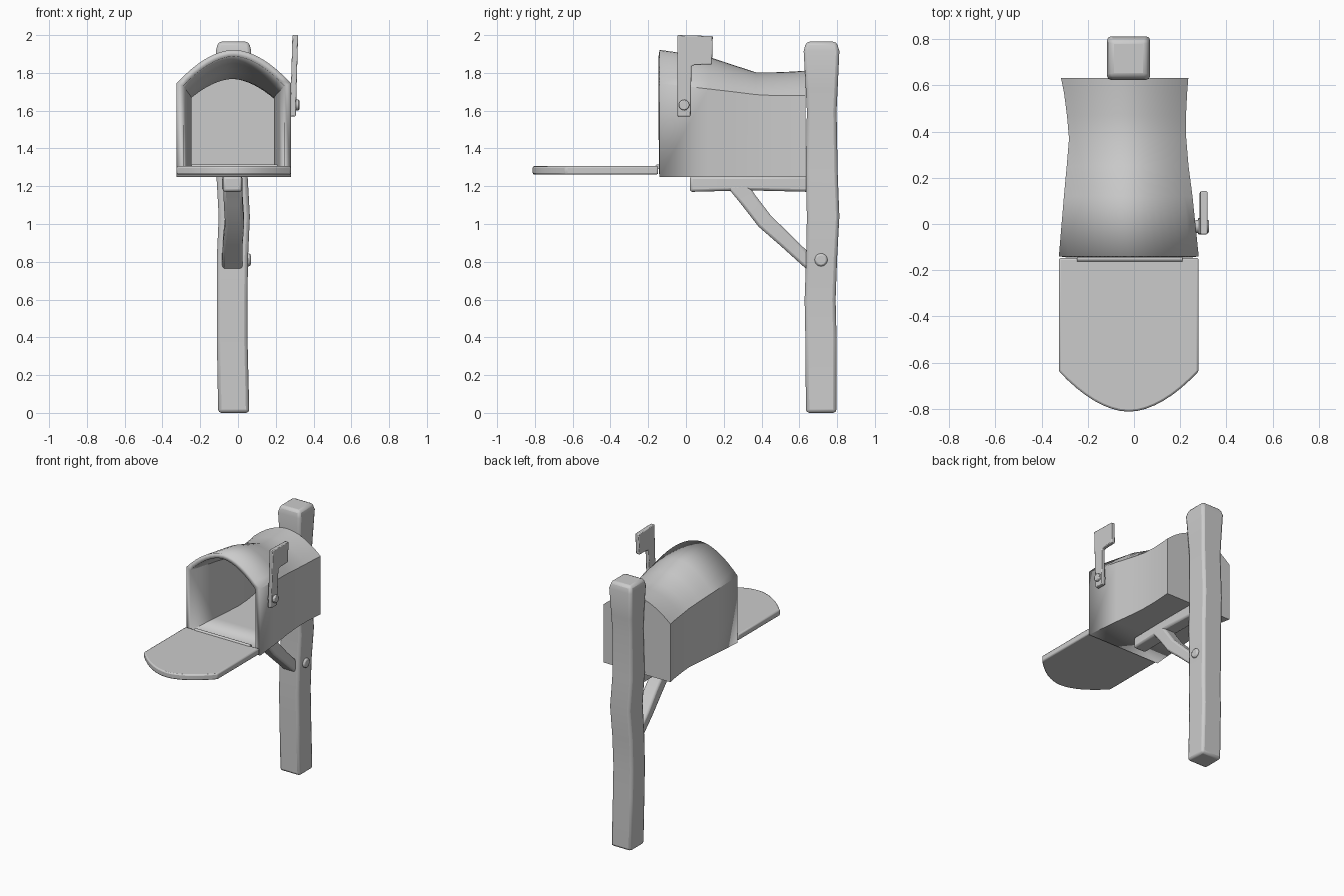
import bpy, bmesh, math
from mathutils import Matrix

if "Cube" in bpy.data.objects:
    bpy.data.objects.remove(bpy.data.objects["Cube"])


def finish(name, bm, bevel=0.0, segments=2, angle=35):
    bmesh.ops.recalc_face_normals(bm, faces=bm.faces)
    me = bpy.data.meshes.new(name)
    bm.to_mesh(me)
    bm.free()
    ob = bpy.data.objects.new(name, me)
    bpy.context.collection.objects.link(ob)
    bpy.ops.object.select_all(action='DESELECT')
    ob.select_set(True)
    bpy.context.view_layer.objects.active = ob
    if bevel:
        m = ob.modifiers.new("bevel", 'BEVEL')
        m.width, m.segments = bevel, segments
        m.limit_method, m.angle_limit = 'ANGLE', math.radians(30)
    bpy.ops.object.shade_smooth_by_angle(angle=math.radians(angle))
    return ob


def loft(rings, cap_start=True, cap_end=True):
    bm = bmesh.new()
    loops = [[bm.verts.new(p) for p in r] for r in rings]
    n = len(loops[0])
    for a, b in zip(loops, loops[1:]):
        for i in range(n):
            j = (i + 1) % n
            bm.faces.new((a[i], a[j], b[j], b[i]))
    if cap_start:
        bm.faces.new(loops[0])
    if cap_end:
        bm.faces.new(loops[-1])
    return bm


def timber(name, stations, bevel):
    # each station: x0, x1, then two (y, z) edges of the cross-section
    rings = [[(x0, *a), (x1, *a), (x1, *b), (x0, *b)] for x0, x1, a, b in stations]
    return finish(name, loft(rings), bevel, 2, 50)


def arch(x0, x1, base, shoulder, apex, n=16):
    # flat-bottomed outline with a domed top
    cx, hw = (x0 + x1) / 2, (x1 - x0) / 2
    pts = [(x0, base), (x1, base)]
    for i in range(n + 1):
        t = 1 - 2 * i / n
        pts.append((cx + hw * t, apex - (apex - shoulder) * abs(t) ** 1.85))
    return pts


def rod(name, centre, radius, length, bevel=0.0, sides=20):
    # cylinder along x
    bm = bmesh.new()
    bmesh.ops.create_cone(bm, cap_ends=True, segments=sides, radius1=radius,
                          radius2=radius, depth=length,
                          matrix=Matrix.Translation(centre) @ Matrix.Rotation(math.pi / 2, 4, 'Y'))
    return finish(name, bm, bevel)


# Wobbly post with chamfered top
post = [(0, -.105, .06, .635, .797), (.4, -.112, .05, .632, .797),
        (.6, -.112, .05, .628, .792), (.82, -.112, .053, .636, .80),
        (1.04, -.102, .063, .64, .812), (1.27, -.115, .05, .634, .803),
        (1.6, -.108, .055, .64, .797), (1.72, -.11, .06, .634, .803),
        (1.915, -.117, .07, .623, .812), (1.965, -.105, .058, .636, .797)]
timber("post", [(x0, x1, (y0, z), (y1, z)) for z, x0, x1, y0, y1 in post], .018)

# Horizontal support under the box
timber("support_beam", [(-.08, .022, (.02, 1.17), (.02, 1.252)),
                        (-.085, .025, (.33, 1.178), (.33, 1.252)),
                        (-.08, .022, (.66, 1.17), (.66, 1.252))], .014)

# Bent diagonal brace
timber("brace", [(-.078, .025, (.215, 1.20), (.325, 1.215)),
                 (-.075, .025, (.30, 1.095), (.365, 1.155)),
                 (-.068, .032, (.385, .985), (.445, 1.05)),
                 (-.08, .025, (.50, .885), (.555, .94)),
                 (-.085, .025, (.65, .75), (.68, .82))], .014)
rod("brace_bolt", (.045, .715, .81), .034, .045, .01)

# Box shell: domed, tapering to a waist and flaring at the back
sections = [(-.14, -.325, .28, 1.745, 1.922), (.12, -.303, .253, 1.715, 1.885),
            (.25, -.291, .236, 1.70, 1.842), (.37, -.281, .226, 1.685, 1.803),
            (.47, -.29, .225, 1.68, 1.803), (.57, -.303, .23, 1.68, 1.807),
            (.632, -.316, .235, 1.68, 1.812)]
rings = [[(x, y, z) for x, z in arch(x0, x1, 1.25, sh, ap)]
         for y, x0, x1, sh, ap in sections]
box = finish("box", loft(rings, cap_start=False))
shell = box.modifiers.new("thickness", 'SOLIDIFY')
shell.thickness, shell.offset, shell.use_even_offset = .035, -1, True
box.modifiers.move(len(box.modifiers) - 1, 0)

# Open door, same outline laid flat
outline = arch(-.325, .28, 0, .49, .665)
finish("door", loft([[(x, -.147 - d, z) for x, d in outline] for z in (1.262, 1.306)]), .009)
rod("door_hinge", (-.018, -.15, 1.303), .013, .455, sides=12)

# Signal flag, slightly leaning outwards
flag = [(-.045, 1.57), (.025, 1.57), (.029, 1.835), (.045, 1.842), (.138, 1.845),
        (.142, 1.995), (-.045, 2.0)]
lean = lambda z: .012 * (z - 1.57) / .43
finish("flag", loft([[(x + lean(z), y, z) for y, z in flag] for x in (.276, .306)]), .005)
rod("flag_bolt", (.295, -.01, 1.63), .028, .06, .006)
